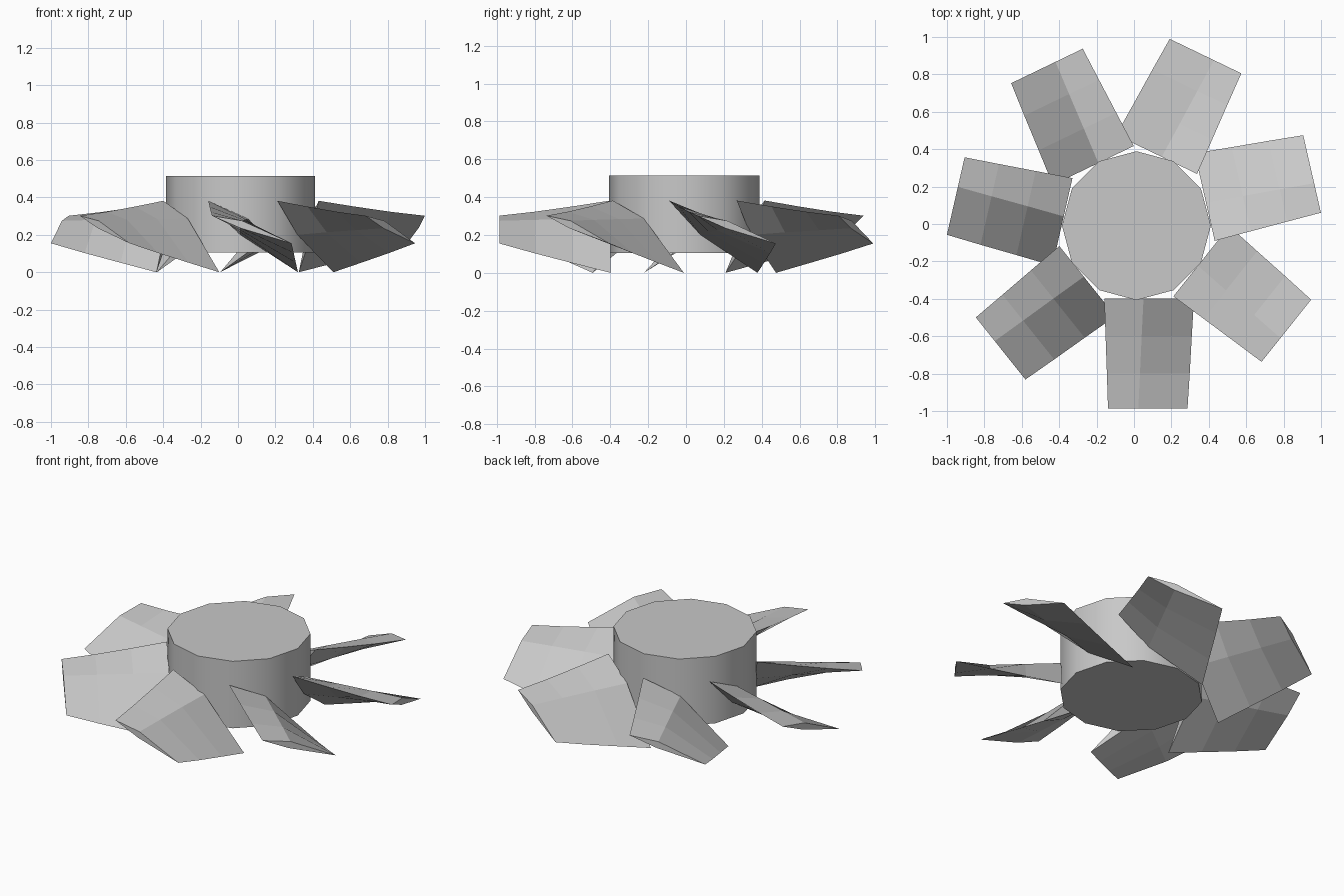
import bpy, bmesh
from math import radians, pi
from mathutils import Matrix, Vector

old = bpy.data.objects.get("Cube")
if old:
    bpy.data.objects.remove(old, do_unlink=True)

GREY = (0.58, 0.58, 0.58, 1)
mat = bpy.data.materials.new("light grey")
mat.use_nodes = True
mat.diffuse_color = GREY
mat.node_tree.nodes["Principled BSDF"].inputs["Base Color"].default_value = GREY

CENTRE = Vector((0.013, -0.009, 0))
BLADES = 7


def finish(bm, name):
    mesh = bpy.data.meshes.new(name)
    bm.to_mesh(mesh)
    bm.free()
    mesh.materials.append(mat)
    obj = bpy.data.objects.new(name, mesh)
    obj.location = CENTRE
    bpy.context.collection.objects.link(obj)
    return obj


# Hub: twelve-sided drum with smooth sides and sharp rims
bm = bmesh.new()
bmesh.ops.create_cone(bm, cap_ends=True, segments=12, radius1=0.398, radius2=0.398,
                      depth=0.41, matrix=Matrix.Translation((0, 0, 0.31)))
hub = finish(bm, "hub")
bpy.context.view_layer.objects.active = hub
hub.select_set(True)
bpy.ops.object.shade_smooth_by_angle(angle=radians(40))
hub.select_set(False)

# Blade sections from root to tip: radius, then (offset, height) of the
# high edge, upper crease, low edge and lower crease
sections = [
    (0.39, [(-0.172, 0.382), (0.038, 0.287), (0.308, 0.0), (0.0, 0.2)]),
    (0.59, [(-0.165, 0.351), (0.028, 0.284), (0.296, 0.051), (0.0, 0.214)]),
    (0.79, [(-0.158, 0.323), (0.019, 0.28), (0.285, 0.103), (0.0, 0.225)]),
    (0.977, [(-0.152, 0.302), (0.01, 0.275), (0.273, 0.155), (0.0, 0.236)]),
]
for i in range(BLADES):
    bm = bmesh.new()
    rings = [[bm.verts.new((x, -r, z)) for x, z in pts] for r, pts in sections]
    for a, b in zip(rings, rings[1:]):
        for k in range(4):
            n = (k + 1) % 4
            bm.faces.new((a[k], b[k], b[n], a[n]))
    # Root and tip caps
    bm.faces.new(rings[0])
    bm.faces.new(rings[-1][::-1])
    bmesh.ops.recalc_face_normals(bm, faces=bm.faces)
    bm.transform(Matrix.Rotation(2 * pi * i / BLADES, 4, 'Z'))
    finish(bm, f"blade_{i + 1}")
